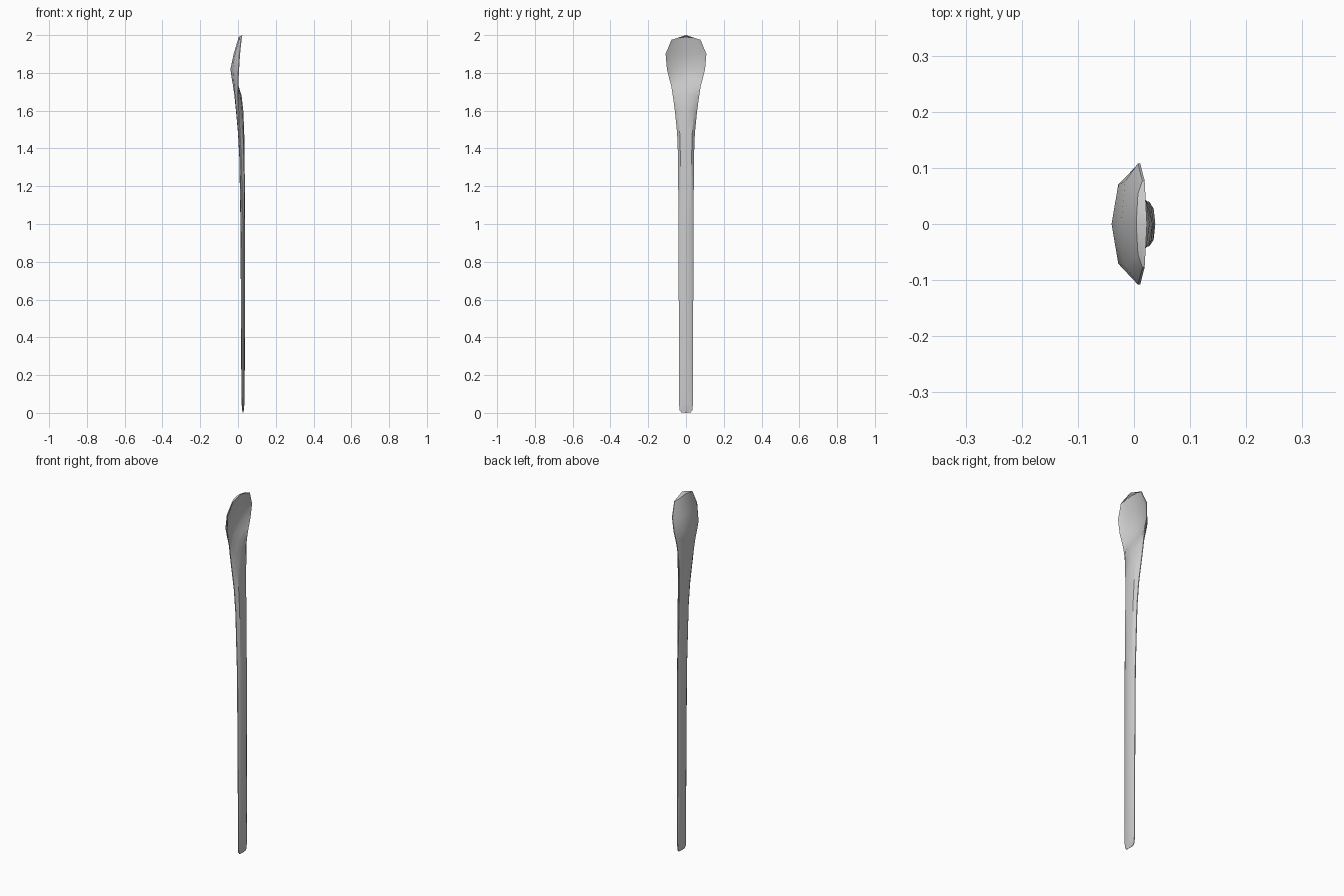
import bpy, bmesh

# Stations: z, half width, front centre x, front shoulder x, rim x, back shoulder x, back centre x
STATIONS = [
    (0.003, 0.025, 0.028, 0.028, 0.027, 0.026, 0.026),
    (0.015, 0.034, 0.031, 0.030, 0.027, 0.023, 0.022),
    (0.05, 0.037, 0.034, 0.033, 0.027, 0.021, 0.019),
    (0.25, 0.037, 0.036, 0.035, 0.027, 0.019, 0.017),
    (1.00, 0.040, 0.038, 0.035, 0.024, 0.015, 0.013),
    (1.35, 0.042, 0.035, 0.031, 0.015, 0.008, 0.007),
    (1.48, 0.047, 0.033, 0.027, 0.009, 0.001, 0.000),
    (1.60, 0.059, 0.028, 0.022, 0.002, -0.009, -0.011),
    (1.68, 0.070, 0.019, 0.014, 0.000, -0.016, -0.019),
    (1.73, 0.078, 0.001, 0.003, 0.001, -0.020, -0.026),
    (1.77, 0.089, -0.017, -0.008, 0.001, -0.024, -0.033),
    (1.82, 0.101, -0.027, -0.018, 0.004, -0.028, -0.040),
    (1.90, 0.108, -0.013, -0.007, 0.009, -0.016, -0.023),
    (1.975, 0.077, 0.011, 0.012, 0.017, 0.007, 0.004),
]
TIP = (0.023, 0.0, 2.0)
SHOULDER = 0.70
RIM = 0.002

bm = bmesh.new()

# Cross-section rings lofted from the handle foot to the bowl
rings = []
for z, w, fc, fs, rim, bs, bc in STATIONS:
    s = w * SHOULDER
    # Bow the last ring upward at its middle so the bowl ends round
    lift = 0.015 if z > 1.95 else 0.0
    outline = [(fc, 0, lift), (fs, s, lift / 2), (rim + RIM, w, 0), (rim - RIM, w, 0),
               (bs, s, lift / 2), (bc, 0, lift), (bs, -s, lift / 2),
               (rim - RIM, -w, 0), (rim + RIM, -w, 0), (fs, -s, lift / 2)]
    rings.append([bm.verts.new((x, y, z + dz)) for x, y, dz in outline])

for low, high in zip(rings, rings[1:]):
    for i in range(len(low)):
        j = (i + 1) % len(low)
        bm.faces.new((low[i], low[j], high[j], high[i]))

# Foot cap and bowl tip
foot = bm.verts.new((0.027, 0, 0))
tip = bm.verts.new(TIP)
for end, ring in ((foot, rings[0]), (tip, rings[-1])):
    for i in range(len(ring)):
        bm.faces.new((end, ring[i], ring[(i + 1) % len(ring)]))

bmesh.ops.recalc_face_normals(bm, faces=bm.faces)
mesh = bpy.data.meshes.new("spoon")
bm.to_mesh(mesh)
bm.free()

spoon = bpy.data.objects.new("spoon", mesh)
bpy.context.collection.objects.link(spoon)
bpy.context.view_layer.objects.active = spoon
spoon.select_set(True)
bpy.ops.object.shade_smooth_by_angle(angle=0.6)
